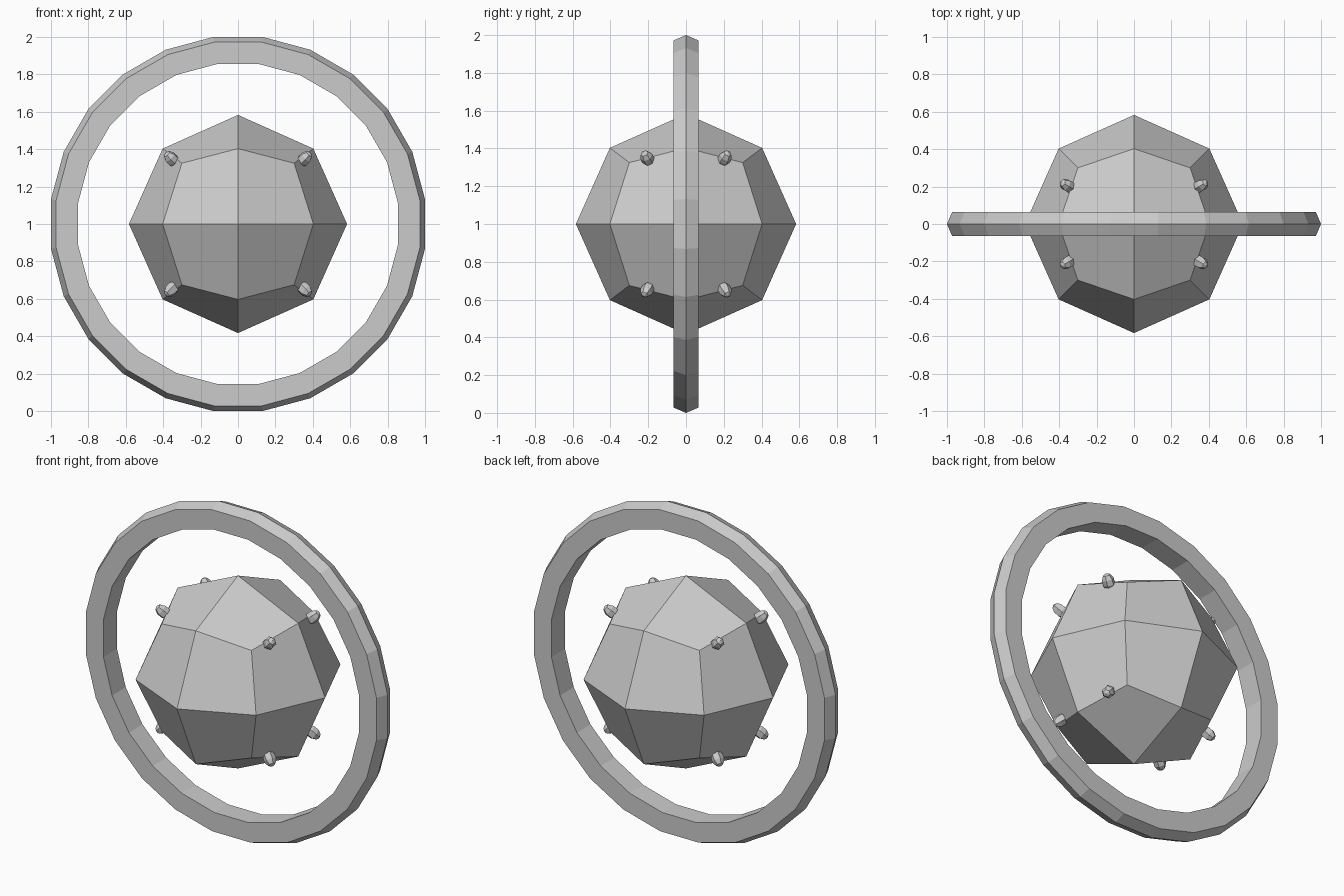
import bpy, bmesh, math
from mathutils import Matrix, Vector

if "Cube" in bpy.data.objects:
    bpy.data.objects.remove(bpy.data.objects["Cube"])

CENTRE = Vector((0, 0, 1))

grey = bpy.data.materials.new("plain grey")
grey.diffuse_color = (0.6, 0.6, 0.6, 1)
grey.use_nodes = True
grey.node_tree.nodes["Principled BSDF"].inputs["Base Color"].default_value = grey.diffuse_color


def finish(bm, name):
    bmesh.ops.recalc_face_normals(bm, faces=bm.faces)
    mesh = bpy.data.meshes.new(name)
    bm.to_mesh(mesh)
    bm.free()
    mesh.materials.append(grey)
    obj = bpy.data.objects.new(name, mesh)
    bpy.context.collection.objects.link(obj)
    obj.location = CENTRE
    return obj


# Faceted core: a cube cut once per edge, rounded out by vertex type
bm = bmesh.new()
bmesh.ops.create_cube(bm, size=2)
bmesh.ops.subdivide_edges(bm, edges=bm.edges[:], cuts=1, use_grid_fill=True)
for v in bm.verts:
    kind = sum(abs(c) > 0.5 for c in v.co)   # 1 face centre, 2 edge, 3 corner
    if kind == 3:
        v.co = Vector((v.co.x * 0.30, v.co.y * 0.30, v.co.z * 0.325))
    else:
        v.co *= {1: 0.583, 2: 0.403}[kind]
finish(bm, "core")

# Ring: profile (radius, y) with an outer ridge, swept around the y axis
SEG = 24
profile = [(0.855, -0.065), (0.972, -0.065), (1.0, 0),
           (0.972, 0.065), (0.855, 0.065)]
bm = bmesh.new()
loops = []
for i in range(SEG):
    a = math.tau * (i + 0.5) / SEG
    k = 1 / math.cos(math.pi / SEG)          # flats land on the radius
    loops.append([bm.verts.new((r * k * math.cos(a), y, r * k * math.sin(a)))
                  for r, y in profile])
for i in range(SEG):
    p, q = loops[i], loops[(i + 1) % SEG]
    for j in range(len(profile)):
        n = (j + 1) % len(profile)
        bm.faces.new((p[j], p[n], q[n], q[j]))
finish(bm, "ring")

# Eight small studs pointing outwards along the upper and lower core edges
bm = bmesh.new()
for sx in (-1, 1):
    for sy in (-1, 1):
        for sz in (-1, 1):
            pos = Vector((0.355 * sx, 0.205 * sy, 0.348 * sz))
            turn = pos.to_track_quat('Z', 'Y').to_matrix().to_4x4()
            mat = Matrix.Translation(pos) @ turn @ Matrix.Diagonal((0.036, 0.036, 0.05, 1))
            bmesh.ops.create_uvsphere(bm, u_segments=6, v_segments=5,
                                      radius=1, matrix=mat)
finish(bm, "studs")
